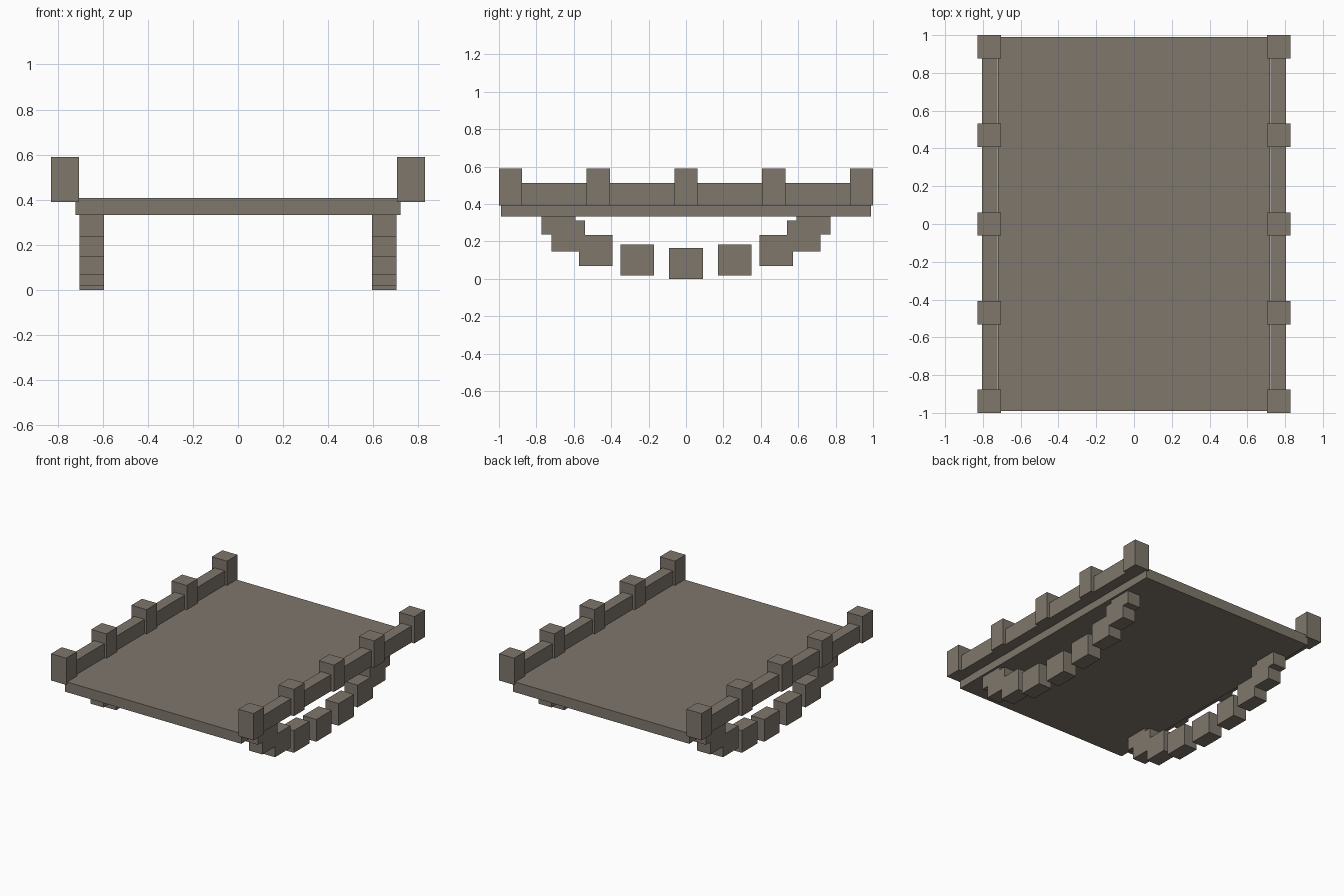
import bpy, math

if "Cube" in bpy.data.objects:
    bpy.data.objects.remove(bpy.data.objects["Cube"])

stone = bpy.data.materials.new("grey_brown_stone")
stone.diffuse_color = (0.212, 0.184, 0.150, 1)
stone.use_nodes = True
stone.node_tree.nodes["Principled BSDF"].inputs["Base Color"].default_value = stone.diffuse_color


def box(name, center, size):
    """Axis-aligned block with its scale applied to the mesh."""
    bpy.ops.mesh.primitive_cube_add(size=1)
    ob = bpy.context.object
    ob.name = ob.data.name = name
    for v in ob.data.vertices:
        v.co = [c * s for c, s in zip(v.co, size)]
    ob.location = center
    ob.data.materials.append(stone)
    return ob


# Bridge deck
box("deck", (0, 0, 0.371), (1.44, 1.98, 0.076))

for side, label in ((-1, "left"), (1, "right")):
    # Parapet wall along the deck edge
    box(f"{label}_parapet", (side * 0.763, 0, 0.452), (0.083, 1.96, 0.122))

    # Five posts standing on the parapet line
    for i in range(5):
        y = (i - 2) * 0.469
        box(f"{label}_post_{i + 1}", (side * 0.766, y, 0.49), (0.124, 0.124, 0.198))

    # Nine arch stones hung on a half ellipse under the deck
    for i in range(9):
        a = math.radians(-90 + 22.5 * i)
        y, z = 0.682 * math.sin(a), 0.32 - 0.238 * math.cos(a)
        box(f"{label}_arch_stone_{i + 1}", (side * 0.649, y, z), (0.108, 0.18, 0.164))
